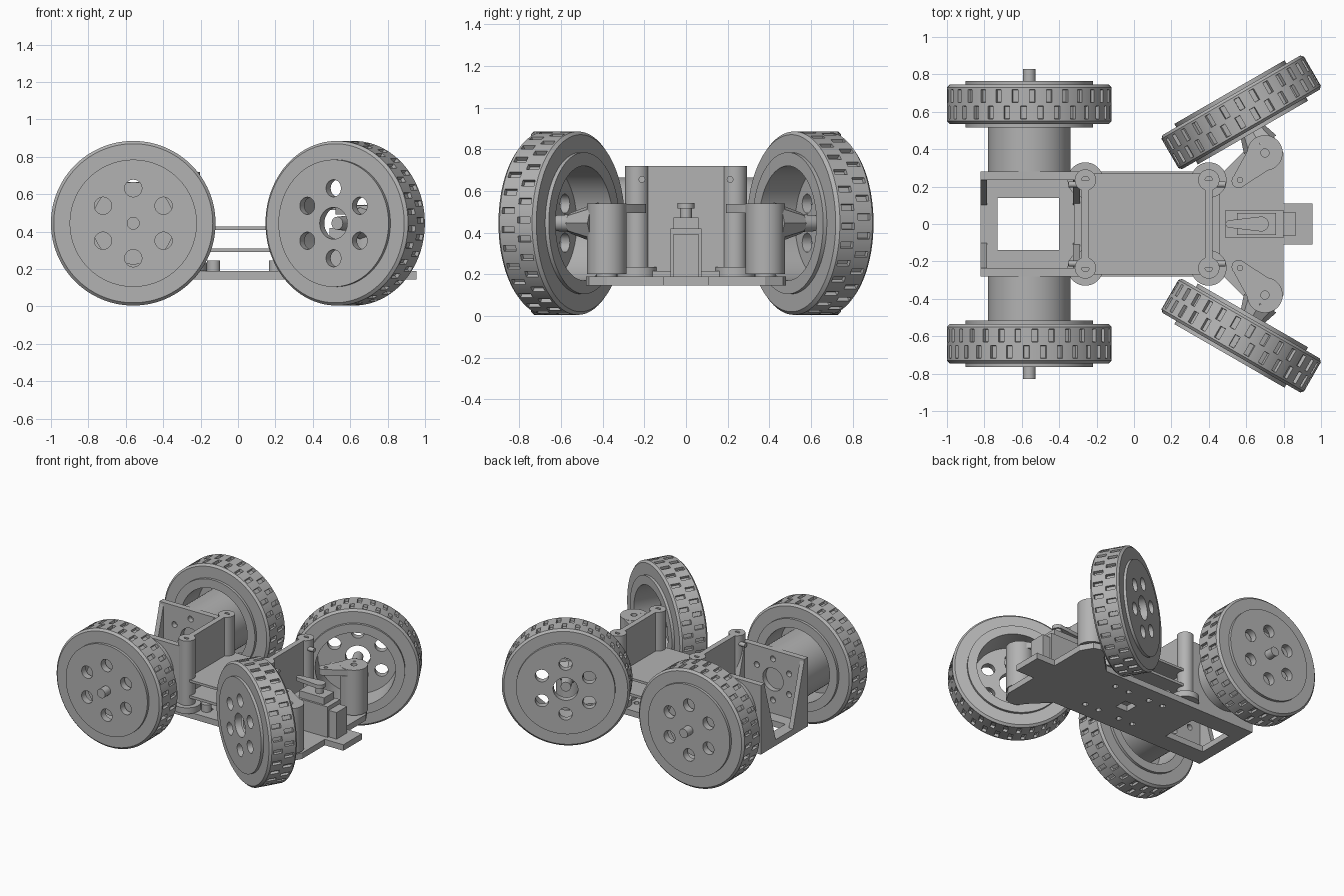
import bpy, bmesh, math
from mathutils import Matrix, Vector

cube = bpy.data.objects.get("Cube")
if cube:
    bpy.data.objects.remove(cube)

grey = bpy.data.materials.new("light_grey")
grey.use_nodes = True
color = (0.45, 0.45, 0.45, 1)
grey.diffuse_color = color
grey.node_tree.nodes["Principled BSDF"].inputs["Base Color"].default_value = color
parts = []
UP = Vector((0, 0, 1))


def finish(bm, name):
    bmesh.ops.recalc_face_normals(bm, faces=bm.faces)
    mesh = bpy.data.meshes.new(name)
    bm.to_mesh(mesh)
    bm.free()
    return add(mesh, name)


def add(mesh, name):
    ob = bpy.data.objects.new(name, mesh)
    bpy.context.collection.objects.link(ob)
    if not mesh.materials:
        mesh.materials.append(grey)
    parts.append(ob)
    return ob


def bm_box(bm, x, y, z):
    size = Matrix.Diagonal((x[1] - x[0], y[1] - y[0], z[1] - z[0], 1))
    mid = Matrix.Translation((sum(x) / 2, sum(y) / 2, sum(z) / 2))
    bmesh.ops.create_cube(bm, size=1, matrix=mid @ size)


def bm_rod(bm, a, b, r1, r2=None, n=40):
    a, b = Vector(a), Vector(b)
    turn = (b - a).to_track_quat('Z', 'Y').to_matrix().to_4x4()
    bmesh.ops.create_cone(bm, cap_ends=True, segments=n, radius1=r1,
                          radius2=r1 if r2 is None else r2, depth=(b - a).length,
                          matrix=Matrix.Translation((a + b) / 2) @ turn)


def box(name, x, y, z):
    bm = bmesh.new()
    bm_box(bm, x, y, z)
    return finish(bm, name)


def rod(name, a, b, r1, r2=None, n=40):
    bm = bmesh.new()
    bm_rod(bm, a, b, r1, r2, n)
    return finish(bm, name)


def prism(name, points, push):
    bm = bmesh.new()
    face = bm.faces.new([bm.verts.new(p) for p in points])
    geo = bmesh.ops.extrude_face_region(bm, geom=[face])["geom"]
    moved = [g for g in geo if isinstance(g, bmesh.types.BMVert)]
    bmesh.ops.translate(bm, verts=moved, vec=push)
    return finish(bm, name)


def capsule(name, a, b, ra, rb, z, h):
    """Flat tapered link with two round ends."""
    a, b = Vector(a), Vector(b)
    base = math.atan2(b.y - a.y, b.x - a.x)
    pts = []
    for c, r, start in ((b, rb, -90), (a, ra, 90)):
        for k in range(13):
            t = base + math.radians(start + k * 15)
            pts.append((c.x + r * math.cos(t), c.y + r * math.sin(t), z))
    return prism(name, pts, (0, 0, h))


def cut(ob, bm):
    """Subtract the cutter mesh and bake the result."""
    tool = finish(bm, "cutter")
    parts.remove(tool)
    tool.hide_render = True
    mod = ob.modifiers.new("cut", 'BOOLEAN')
    mod.object, mod.operation, mod.solver = tool, 'DIFFERENCE', 'EXACT'
    bpy.context.view_layer.update()
    graph = bpy.context.evaluated_depsgraph_get()
    baked = bpy.data.meshes.new_from_object(ob.evaluated_get(graph))
    ob.modifiers.clear()
    ob.data = baked
    bpy.data.objects.remove(tool)


# Wheel: hollow revolved profile, staggered tread notches, six holes
def make_wheel(name, bore):
    half = [(0.34, 0.125), (0.34, 0.105), (0.425, 0.105), (0.44, 0.09), (0.44, 0.078), (0.44, 0.01)]
    profile = [(bore, 0.125)] + half + [(r, -t) for r, t in reversed(half)]
    profile += [(0.275, -0.125), (0.275, 0.075), (bore, 0.075)]
    bm = bmesh.new()
    vs = [bm.verts.new((r, 0, t)) for r, t in profile]
    es = [bm.edges.new((vs[i - 1], vs[i])) for i in range(len(vs))]
    bmesh.ops.spin(bm, geom=vs + es, cent=(0, 0, 0), axis=UP, angle=math.tau, steps=180)
    bmesh.ops.remove_doubles(bm, verts=bm.verts, dist=0.0001)
    bmesh.ops.recalc_face_normals(bm, faces=bm.faces)
    notches = []
    for f in bm.faces:
        c = f.calc_center_median()
        i = int(math.degrees(math.atan2(c.y, c.x)) % 360 / 2)
        band = abs(abs(c.z) - 0.044) < 0.005 and c.xy.length > 0.43
        if band and (i + (3 if c.z > 0 else 0)) % 6 < 2:
            notches.append(f)
    bmesh.ops.inset_region(bm, faces=notches, thickness=0.001, depth=-0.02, use_even_offset=True)
    ob = finish(bm, name)
    holes = bmesh.new()
    for k in range(6):
        a = math.radians(90 + 60 * k)
        x, y = 0.187 * math.cos(a), 0.187 * math.sin(a)
        bm_rod(holes, (x, y, 0.03), (x, y, 0.2), 0.046)
    cut(ob, holes)
    return ob


def place(ob, pos, out):
    side = UP.cross(out)
    ob.matrix_world = Matrix.Translation(pos) @ Matrix((side, UP, out)).transposed().to_4x4()


for axle, bore in (("rear", 0.03), ("front", 0.085)):
    first = make_wheel(axle + "_left_wheel", bore)
    second = add(first.data, axle + "_right_wheel")
    for ob, s in ((first, 1), (second, -1)):
        if axle == "rear":
            place(ob, (-0.56, 0.64 * s, 0.445), Vector((0, s, 0)))
        else:
            place(ob, (0.573, 0.597 * s, 0.445), Vector((-0.5, 0.866 * s, 0)))

# Chassis plate with rear window and small mounting holes
edge = [(-0.82, 0.28), (0.48, 0.28), (0.61, 0.41), (0.65, 0.465), (0.7, 0.48), (0.75, 0.465), (0.8, 0.38)]
outline = [(x, y, 0.145) for x, y in edge] + [(x, -y, 0.145) for x, y in reversed(edge)]
plate = prism("chassis_plate", outline, (0, 0, 0.045))
bm = bmesh.new()
bm_box(bm, (-0.73, -0.4), (-0.14, 0.14), (0.1, 0.3))
for x in (-0.12, 0.0, 0.18, 0.3):
    for y in (-0.16, 0.16):
        bm_rod(bm, (x, y, 0.1), (x, y, 0.3), 0.022, n=6)
bm_box(bm, (0.02, 0.12), (-0.05, 0.05), (0.1, 0.3))
cut(plate, bm)
box("front_tongue", (0.79, 0.955), (-0.11, 0.11), (0.145, 0.19))

# Equipment shelves between the two post frames
box("lower_shelf", (-0.26, 0.4), (-0.27, 0.27), (0.29, 0.31))
box("upper_shelf", (-0.26, 0.4), (-0.27, 0.27), (0.41, 0.428))

# Post frames: wall, foot strip, posts and pegs
for name, x, d in (("rear", -0.26, -1), ("front", 0.4, 1)):
    box(name + "_wall", (x - 0.02, x + 0.02), (-0.235, 0.235), (0.19, 0.72))
    box(name + "_foot_strip", (x - 0.06, x + 0.06), (-0.235, 0.235), (0.19, 0.215))
    for side, s in (("left", 1), ("right", -1)):
        tag = f"{name}_{side}"
        y = 0.235 * s
        post = rod(tag + "_post", (x, y, 0.19), (x, y, 0.72), 0.057)
        bm = bmesh.new()
        bm_rod(bm, (x, y, 0.6), (x, y, 0.8), 0.02, n=24)
        cut(post, bm)
        rod(tag + "_post_foot", (x, y, 0.19), (x, y, 0.235), 0.095)
        rod(tag + "_post_peg", (x, y * 0.9, 0.655), (x + 0.09 * d, y * 0.9, 0.655), 0.016, n=20)
        rod(tag + "_spacer", (-0.13 if d < 0 else 0.2, y * 0.8, 0.19),
            (-0.13 if d < 0 else 0.2, y * 0.8, 0.245), 0.035)

for side, s in (("left", 1), ("right", -1)):
    # Rear drive: bracket, gussets, motor and axle
    lo, hi = sorted((0.235 * s, 0.28 * s))
    bracket = box(side + "_motor_bracket", (-0.82, -0.29), (lo, hi), (0.145, 0.665))
    bm = bmesh.new()
    bm_rod(bm, (-0.56, 0.2 * s, 0.445), (-0.56, 0.3 * s, 0.445), 0.085)
    for k in range(6):
        a = math.radians(60 * k + 30)
        x, z = -0.56 + 0.155 * math.cos(a), 0.445 + 0.155 * math.sin(a)
        bm_rod(bm, (x, 0.2 * s, z), (x, 0.3 * s, z), 0.022, n=20)
    cut(bracket, bm)
    for end, x in (("rear", -0.82), ("front", -0.325)):
        tri = [(x, 0.24 * s, 0.18), (x, 0.1 * s, 0.18), (x, 0.24 * s, 0.665)]
        prism(f"{side}_{end}_gusset", tri, (0.035, 0, 0))
    rod(side + "_motor", (-0.56, 0.275 * s, 0.445), (-0.56, 0.7 * s, 0.445), 0.22, n=64)
    rod(side + "_rear_axle", (-0.56, 0.69 * s, 0.445), (-0.56, 0.83 * s, 0.445), 0.034)

    # Front steering: kingpin barrel, arm and stub axle
    pin = Vector((0.7, 0.38 * s, 0.445))
    out = Vector((-0.5, 0.866 * s, 0))
    barrel = rod(side + "_kingpin_barrel", (0.7, 0.38 * s, 0.2), (0.7, 0.38 * s, 0.54), 0.095, n=48)
    arm = capsule(side + "_steering_arm", pin.xy.to_3d(), (0.56, 0.23 * s, 0), 0.09, 0.038, 0.493, 0.045)
    for ob in (barrel, arm):
        bm = bmesh.new()
        bm_rod(bm, (0.7, 0.38 * s, 0.1), (0.7, 0.38 * s, 0.7), 0.022, n=24)
        bm_rod(bm, (0.567, 0.235 * s, 0.45), (0.567, 0.235 * s, 0.6), 0.014, n=20)
        cut(ob, bm)
    rod(side + "_barrel_seat", (0.7, 0.38 * s, 0.185), (0.7, 0.38 * s, 0.202), 0.05)
    rod(side + "_stub_base", pin + out * 0.05, pin + out * 0.2, 0.1, 0.05, n=8)
    rod(side + "_stub_axle", pin + out * 0.15, pin + out * 0.34, 0.045, 0.035, n=24)

# Steering servo with its shaft and horn
box("servo_body", (0.49, 0.8), (-0.075, 0.075), (0.185, 0.42))
box("servo_end_block", (0.79, 0.865), (-0.062, 0.062), (0.185, 0.39))
box("servo_top_step", (0.55, 0.76), (-0.06, 0.06), (0.42, 0.472))
rod("servo_shaft", (0.68, 0, 0.46), (0.68, 0, 0.53), 0.028)
capsule("servo_horn", (0.51, 0, 0), (0.68, 0, 0), 0.02, 0.04, 0.515, 0.028)

# Smooth shading with sharp edges kept
bpy.ops.object.select_all(action='DESELECT')
for ob in parts:
    ob.select_set(True)
bpy.context.view_layer.objects.active = parts[0]
bpy.ops.object.shade_smooth_by_angle(angle=math.radians(30))
